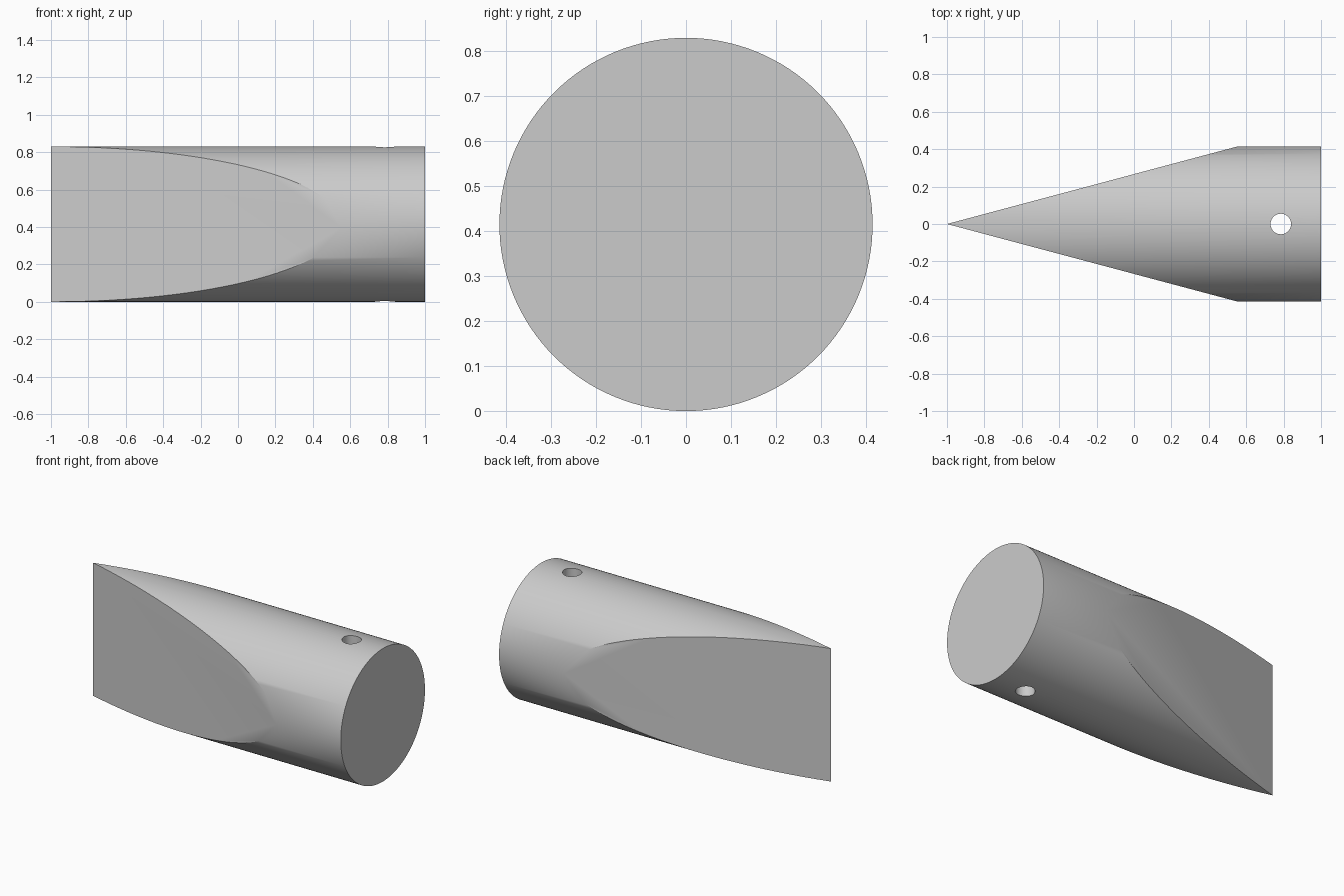
import bpy, bmesh
from math import radians, pi
from mathutils import Matrix, Vector

cube = bpy.data.objects.get("Cube")
if cube:
    bpy.data.objects.remove(cube, do_unlink=True)

RADIUS = 0.415
SHOULDER_X = 0.555   # where the flats run out into the round shank

grey = bpy.data.materials.new("light grey")
grey.use_nodes = True
grey.diffuse_color = (0.6, 0.6, 0.6, 1)
grey.node_tree.nodes["Principled BSDF"].inputs["Base Color"].default_value = (0.6, 0.6, 0.6, 1)


def make_object(name, bm):
    bmesh.ops.recalc_face_normals(bm, faces=bm.faces)
    mesh = bpy.data.meshes.new(name)
    bm.to_mesh(mesh)
    bm.free()
    mesh.materials.append(grey)
    obj = bpy.data.objects.new(name, mesh)
    bpy.context.collection.objects.link(obj)
    return obj


def cylinder(radius, length, segments, matrix):
    bm = bmesh.new()
    bmesh.ops.create_cone(bm, cap_ends=True, segments=segments, radius1=radius,
                          radius2=radius, depth=length, matrix=matrix)
    return bm


# Round bar along x, overlong at the tip
tip_extra = 0.2
bar = cylinder(RADIUS, 2 + tip_extra, 128,
               Matrix.Translation((-tip_extra / 2, 0, RADIUS)) @ Matrix.Rotation(pi / 2, 4, 'Y'))

# Two mirrored flats meet in a vertical chisel edge
for side in (-1, 1):
    cut = bmesh.ops.bisect_plane(
        bar, geom=bar.verts[:] + bar.edges[:] + bar.faces[:], dist=1e-5,
        plane_co=(-1, 0, RADIUS),
        plane_no=Vector((-RADIUS, side * (SHOULDER_X + 1), 0)).normalized(),
        clear_outer=True)
    bmesh.ops.holes_fill(bar, edges=[e for e in bar.edges if e.is_boundary], sides=0)
wedge = make_object("wedge_body", bar)

# Vertical pin hole through the shank
cutter = make_object("pin_hole_cutter",
                     cylinder(0.055, 2, 48, Matrix.Translation((0.785, 0, RADIUS))))
hole = wedge.modifiers.new("pin_hole", 'BOOLEAN')
hole.operation = 'DIFFERENCE'
hole.solver = 'EXACT'
hole.object = cutter

bpy.ops.object.select_all(action='DESELECT')
wedge.select_set(True)
bpy.context.view_layer.objects.active = wedge
bpy.ops.object.modifier_apply(modifier=hole.name)
bpy.data.objects.remove(cutter, do_unlink=True)
bpy.ops.object.shade_smooth_by_angle(angle=radians(30))
